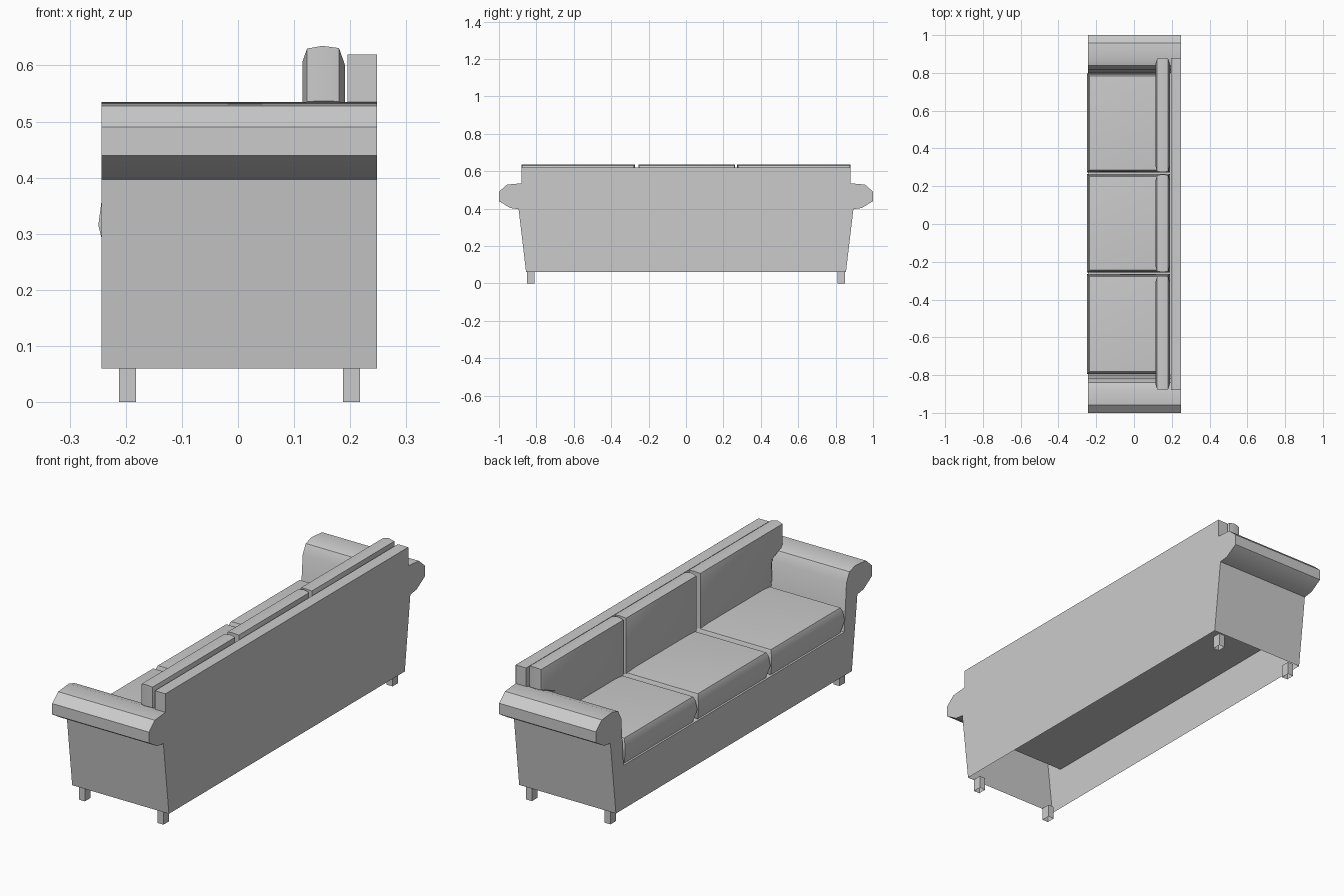
import bpy, bmesh, math
from mathutils import Vector

cube = bpy.data.objects.get("Cube")
if cube:
    bpy.data.objects.remove(cube, do_unlink=True)

fabric = bpy.data.materials.new("grey fabric")
GREY = (0.6, 0.6, 0.6, 1)
fabric.diffuse_color = GREY
fabric.use_nodes = True
fabric.node_tree.nodes["Principled BSDF"].inputs["Base Color"].default_value = GREY


def finish(bm, name, angle=30):
    bmesh.ops.recalc_face_normals(bm, faces=bm.faces[:])
    mesh = bpy.data.meshes.new(name)
    bm.to_mesh(mesh)
    bm.free()
    mesh.materials.append(fabric)
    obj = bpy.data.objects.new(name, mesh)
    bpy.context.collection.objects.link(obj)
    bpy.ops.object.select_all(action='DESELECT')
    obj.select_set(True)
    bpy.context.view_layer.objects.active = obj
    bpy.ops.object.shade_smooth_by_angle(angle=math.radians(angle))
    return obj


def box(name, lo, hi, open_bottom=False):
    bm = bmesh.new()
    bmesh.ops.create_cube(bm, size=1)
    for v in bm.verts:
        v.co = Vector([lo[i] + (v.co[i] + 0.5) * (hi[i] - lo[i]) for i in range(3)])
    if open_bottom:
        bm.faces.ensure_lookup_table()
        low = [f for f in bm.faces if all(abs(v.co.z - lo[2]) < 1e-5 for v in f.verts)]
        bmesh.ops.delete(bm, geom=low, context='FACES_ONLY')
    return finish(bm, name)


def cushion(name, outline, stations, place):
    """Loft an outline through (position, inset) stations."""
    us, vs = zip(*outline)
    cu, cv = (min(us) + max(us)) / 2, (min(vs) + max(vs)) / 2
    hu, hv = (max(us) - min(us)) / 2, (max(vs) - min(vs)) / 2
    bm = bmesh.new()
    rings = []
    for pos, inset in stations:
        rings.append([bm.verts.new(place(cu + (u - cu) * (1 - inset / hu),
                                         cv + (v - cv) * (1 - inset / hv), pos))
                      for u, v in outline])
    n = len(outline)
    for a, b in zip(rings, rings[1:]):
        for i in range(n):
            j = (i + 1) % n
            bm.faces.new((a[i], a[j], b[j], b[i]))
    bm.faces.new(rings[0])
    bm.faces.new(rings[-1])
    return finish(bm, name)


# Body: rolled arms and seat deck as one hollow shell, open underneath
FRONT, BACK = -0.243, 0.248
outer = [(0.855, 0.06), (0.895, 0.397), (0.94, 0.403), (1.0, 0.44),
         (1.0, 0.49), (0.957, 0.528), (0.88, 0.535)]
inner = [(0.838, 0.522), (0.816, 0.48), (0.80, 0.26)]
half = outer + inner
profile = half + [(-y, z) for y, z in reversed(half)]
bm = bmesh.new()
front = [bm.verts.new((FRONT, y, z)) for y, z in profile]
rear = [bm.verts.new((BACK, y, z)) for y, z in profile]
for i in range(len(profile) - 1):
    bm.faces.new((front[i], front[i + 1], rear[i + 1], rear[i]))
bm.faces.new(front)
# Rear panel closes the shell and rises to the top of the backrest
top = [bm.verts.new((BACK, y, 0.62)) for y in (0.88, -0.88)]
k = len(outer)
bm.faces.new(rear[:k] + top + rear[-k:])
finish(bm, "sofa_body")

# Backrest slab in front of the rear panel, notched over the arms
box("backrest_upper", (0.195, -0.88, 0.53), (0.2478, 0.88, 0.62))
box("backrest_lower", (0.195, -0.81, 0.262), (0.2475, 0.81, 0.531))

# Seat cushions with bulging edges
seat_stations = [(0.261, 0.014), (0.315, 0.0), (0.36, 0.006), (0.377, 0.013), (0.383, 0.07)]
for side, y0, y1 in (("right", -0.795, -0.265), ("middle", -0.257, 0.265), ("left", 0.273, 0.797)):
    cushion("seat_cushion_" + side,
            [(-0.249, y0), (0.19, y0), (0.19, y1), (-0.249, y1)],
            seat_stations, lambda u, v, p: (u, v, p))

# Back cushions, the end ones reaching over the arms
back_stations = [(0.115, 0.028), (0.123, 0.005), (0.15, 0.0), (0.18, 0.004), (0.191, 0.035)]
LOW, TOP = 0.37, 0.635
end = [(0.274, LOW), (0.80, LOW), (0.805, 0.50), (0.88, 0.537), (0.88, TOP), (0.274, TOP)]
mid = [(-0.255, LOW), (0.263, LOW), (0.263, TOP), (-0.255, TOP)]
for side, shape in (("left", end), ("middle", mid), ("right", [(-y, z) for y, z in end])):
    cushion("back_cushion_" + side, shape, back_stations, lambda u, v, p: (p, u, v))

# Legs
for xname, x in (("front", -0.212), ("rear", 0.187)):
    for yname, y in (("left", 0.81), ("right", -0.85)):
        box(f"{xname}_{yname}_leg", (x, y, 0), (x + 0.03, y + 0.04, 0.06), open_bottom=True)
